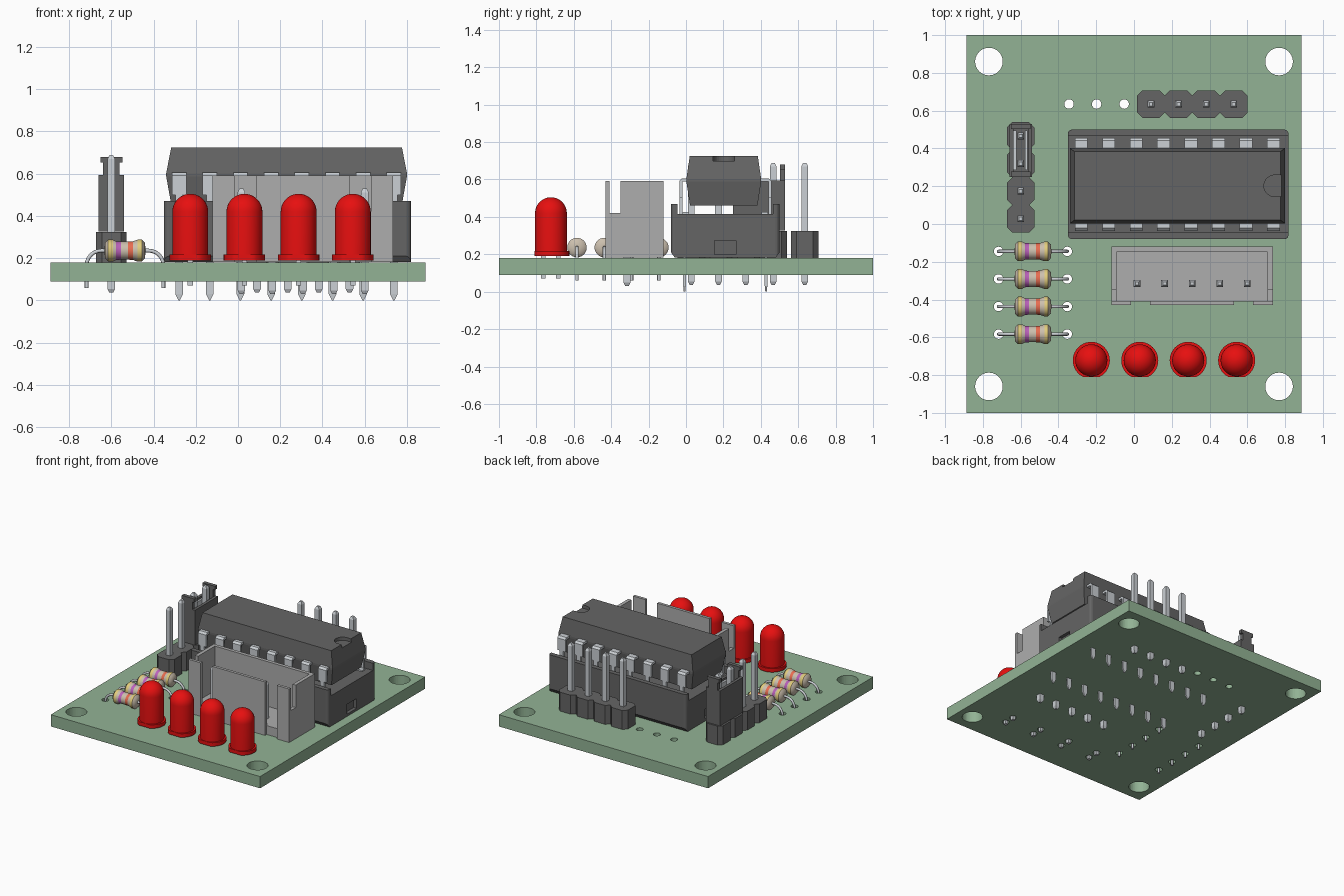
import bpy, bmesh
from math import sin, cos, pi
from mathutils import Matrix, Vector

if "Cube" in bpy.data.objects:
    bpy.data.objects.remove(bpy.data.objects["Cube"])


def mat(name, r, g, b):
    m = bpy.data.materials.new(name)
    m.diffuse_color = (r, g, b, 1)
    m.use_nodes = True
    m.node_tree.nodes["Principled BSDF"].inputs["Base Color"].default_value = m.diffuse_color
    return m


GREEN = mat("board_green", .29, .45, .3)
DARK = mat("dark_plastic", .13, .13, .13)
LIGHT = mat("pale_plastic", .42, .42, .42)
METAL = mat("metal", .6, .63, .66)
RED = mat("red_lens", .8, .005, .005)
BEIGE = mat("beige", .6, .52, .42)
YELLOW = mat("yellow", .75, .6, .2)
VIOLET = mat("violet", .5, .12, .5)
ORANGE = mat("red_band", .8, .15, .08)


def finish(name, bm, *mats, smooth=False):
    bmesh.ops.recalc_face_normals(bm, faces=bm.faces)
    me = bpy.data.meshes.new(name)
    bm.to_mesh(me)
    bm.free()
    ob = bpy.data.objects.new(name, me)
    bpy.context.collection.objects.link(ob)
    for m in mats:
        me.materials.append(m)
    if smooth:
        bpy.ops.object.select_all(action='DESELECT')
        ob.select_set(True)
        bpy.context.view_layer.objects.active = ob
        bpy.ops.object.shade_smooth_by_angle(angle=.7)
    return ob


def skin(bm, rings):
    """Join equal-length rings of points into a closed solid."""
    vs = [[bm.verts.new(p) for p in r] for r in rings]
    n = len(vs[0])
    bm.faces.new(vs[0])
    bm.faces.new(vs[-1])
    for a, b in zip(vs, vs[1:]):
        for i in range(n):
            bm.faces.new((a[i], a[(i + 1) % n], b[(i + 1) % n], b[i]))


def loft(bm, x, y, levels):
    """Stack of rectangles: (z, half x, half y)."""
    skin(bm, [[(x - a, y - b, z), (x + a, y - b, z), (x + a, y + b, z), (x - a, y + b, z)]
              for z, a, b in levels])


def box(bm, x0, x1, y0, y1, z0, z1):
    loft(bm, (x0 + x1) / 2, (y0 + y1) / 2, [(z, (x1 - x0) / 2, (y1 - y0) / 2) for z in (z0, z1)])


def prism(bm, pts, z0, z1):
    skin(bm, [[(x, y, z) for x, y in pts] for z in (z0, z1)])


def circle(x, y, r, n=24):
    return [(x + r * cos(2 * pi * i / n), y + r * sin(2 * pi * i / n)) for i in range(n)]


def cut(ob, bm):
    cutter = finish("cutter", bm)
    cutter.hide_render = True
    md = ob.modifiers.new("cut", 'BOOLEAN')
    md.operation, md.solver, md.object = 'DIFFERENCE', 'EXACT', cutter
    bpy.context.view_layer.objects.active = ob
    bpy.ops.object.modifier_apply(modifier=md.name)
    bpy.data.objects.remove(cutter)


P = .146                                   # pin pitch
LED_X, LED_Y = [-.226 + .2565 * i for i in range(4)], -.722
RES_Y = [-.145 - P * i for i in range(4)]
MID = .21                                  # chip centre line
CHIP_X = [-.279 + .1453 * i for i in range(8)]

# circuit board with mounting, spare and lead holes
bm = bmesh.new()
box(bm, -.887, .887, -1, 1, .09, .18)
board = finish("circuit_board", bm, GREEN)
bm = bmesh.new()
for x in (-.768, .768):
    for y in (-.86, .86):
        prism(bm, circle(x, y, .073, 40), 0, .3)
small = [(-.344 + P * i, .635) for i in range(3)]
small += [(x, y) for x in (-.717, -.353) for y in RES_Y]
small += [(x, LED_Y + d) for x in LED_X for d in (-.04, .04)]
for x, y in small:
    prism(bm, circle(x, y, .025), 0, .3)
cut(board, bm)

# red lamps with flattened flange, plus legs
legs = bmesh.new()
for i, x in enumerate(LED_X):
    bm = bmesh.new()
    flange = [(px, max(py, LED_Y - .087)) for px, py in circle(x, LED_Y, .098, 40)]
    prism(bm, flange, .19, .218)
    prof = [(.085, .2)] + [(.085 * cos(k * pi / 18), .42 + .085 * sin(k * pi / 18)) for k in range(9)]
    prof.append((.002, .505))
    skin(bm, [[(px, py, z) for px, py in circle(x, LED_Y, r, 36)] for r, z in prof])
    finish(f"lamp_{i + 1}", bm, RED, smooth=True)
    for d in (-.04, .04):
        box(legs, x - .012, x + .012, LED_Y + d - .012, LED_Y + d + .012, .07, .2)
finish("lamp_legs", legs, METAL)

# banded resistors
prof = [(-.097, .012), (-.094, .038), (-.08, .052), (-.057, .052), (-.042, .044), (-.02, .043),
        (.015, .043), (.037, .044), (.06, .052), (.08, .052), (.094, .038), (.097, .012)]
bands = [(-.068, 1), (-.031, 2), (.026, 3), (.07, 1)]
for i, y in enumerate(RES_Y):
    bm = bmesh.new()
    skin(bm, [[(-.535 + x, py, pz) for py, pz in circle(y, .236, r, 28)] for x, r in prof])
    for f in bm.faces:
        cx = f.calc_center_median().x + .535
        for bx, idx in bands:
            if len(f.verts) == 4 and abs(cx - bx) < .005:
                f.material_index = idx
    finish(f"resistor_{i + 1}", bm, BEIGE, YELLOW, VIOLET, ORANGE, smooth=True)

# bent resistor leads
cu = bpy.data.curves.new("resistor_leads", 'CURVE')
cu.dimensions, cu.bevel_depth, cu.bevel_resolution, cu.use_fill_caps = '3D', .009, 2, True
half = [(-.182, .06)] + [(-.112 - .07 * cos(k * pi / 12), .166 + .07 * sin(k * pi / 12)) for k in range(7)]
path = half + [(-x, z) for x, z in reversed(half)]
for y in RES_Y:
    sp = cu.splines.new('POLY')
    sp.points.add(len(path) - 1)
    for p, (x, z) in zip(sp.points, path):
        p.co = (-.535 + x, y, z, 1)
cu.materials.append(METAL)
bpy.context.collection.objects.link(bpy.data.objects.new("resistor_leads", cu))


# pin headers: chain of chamfered cells with square pins
def pin(bm, x, y, z0, z1, w=.018):
    loft(bm, x, y, [(z0, w * .5, w * .5), (z0 + .018, w, w), (z1 - .018, w, w), (z1, w * .5, w * .5)])


def header(name, x, y, along_y):
    side = []
    for i in range(4):
        side += [(i * P - .073, .045), (i * P - .045, .073), (i * P + .045, .073)]
    side.append((3 * P + .073, .045))
    pts = side + [(a, -b) for a, b in reversed(side)]
    bm, pins = bmesh.new(), bmesh.new()
    prism(bm, [(x + b, y + a) if along_y else (x + a, y + b) for a, b in pts], .18, .325)
    for i in range(4):
        pin(pins, x + (0 if along_y else i * P), y + (i * P if along_y else 0), .037, .688)
    finish(name, bm, DARK)
    finish(name + "_pins", pins, METAL)


header("rear_header", .09, .635, False)
header("side_header", -.6, .028, True)

# jumper cap: open sleeve, raised grip ends, metal clip inside
bm = bmesh.new()
for s in (-1, 1):
    xs = sorted((-.6 + s * .06, -.6 + s * .038))
    box(bm, *xs, .25, .53, .327, .595)
for y0, y1 in ((.25, .278), (.502, .53)):
    box(bm, -.638, -.562, y0, y1, .327, .655)
    box(bm, -.652, -.548, y0, y1, .652, .68)
finish("jumper_cap", bm, DARK)
bm = bmesh.new()
for s in (-1, 1):
    xs = sorted((-.6 + s * .037, -.6 + s * .022))
    box(bm, *xs, .285, .495, .34, .58)
finish("jumper_clip", bm, METAL)

# plug shell with slotted front and sides
bm = bmesh.new()
box(bm, -.12, .735, -.147, -.12, .182, .592)
box(bm, -.1, .715, -.41, -.14, .182, .25)
for x0, x1 in ((-.12, -.015), (.085, .53), (.63, .735)):
    box(bm, x0, x1, -.43, -.408, .182, .592)
for x0, x1 in ((-.12, -.093), (.708, .735)):
    box(bm, x0, x1, -.35, -.147, .182, .592)
    box(bm, x0, x1, -.408, -.35, .182, .42)
finish("plug_shell", bm, LIGHT)
bm = bmesh.new()
for i in range(5):
    pin(bm, .016 + P * i, -.315, .03, .53)
finish("plug_pins", bm, METAL)

# chip socket: channel with rounded corners and end recesses
bm = bmesh.new()
half = [(-.27, .182), (-.29, .21), (-.29, .47), (-.255, .47), (-.255, .415)]
prof = half + [(-y, z) for y, z in reversed(half)]
skin(bm, [[(x, MID + y, z) for y, z in prof] for x in (-.35, .818)])
corner = [e for e in bm.edges if abs(e.verts[0].co.z - e.verts[1].co.z) > .2
          and abs(abs(e.verts[0].co.y - MID) - .29) < .001
          and abs(e.verts[0].co.x - e.verts[1].co.x) < .001]
bmesh.ops.bevel(bm, geom=corner, offset=.022, segments=3, profile=.5, affect='EDGES')
socket = finish("chip_socket", bm, DARK)
bm = bmesh.new()
for x in (-.35, .818):
    box(bm, x - .025, x + .025, MID - .058, MID + .058, .2, .275)
cut(socket, bm)

# chip body with half-round notch
bm = bmesh.new()
loft(bm, .23, MID - .008, [(.46, .547, .18), (.588, .57, .2), (.602, .57, .2), (.725, .546, .182)])
chip = finish("chip_body", bm, DARK)
bm = bmesh.new()
arc = [(.745 + .057 * cos(pi / 2 + k * pi / 14), MID - .008 + .057 * sin(pi / 2 + k * pi / 14)) for k in range(15)]
prism(bm, arc + [(.9, MID - .065), (.9, MID + .049)], .7, .8)
cut(chip, bm)

# chip legs and socket contacts, one row each side
legs, contacts = bmesh.new(), bmesh.new()
for s in (-1, 1):
    for x in CHIP_X:
        top = [(.19, .588), (.19, .606), (.232, .606), (.246, .592), (.246, .5), (.23, .5), (.23, .588)]
        skin(legs, [[(x + d, MID + s * y, z) for y, z in top] for d in (-.034, .034)])
        y0, y1 = sorted((MID + s * .23, MID + s * .246))
        box(legs, x - .016, x + .016, y0, y1, .41, .5)
        y0, y1 = sorted((MID + s * .195, MID + s * .228))
        box(contacts, x - .03, x + .03, y0, y1, .41, .425)
        loft(contacts, x, MID + s * .218, [(0, .003, .004), (.03, .018, .007), (.185, .018, .007)])
finish("chip_legs", legs, METAL)
finish("socket_contacts", contacts, METAL)
